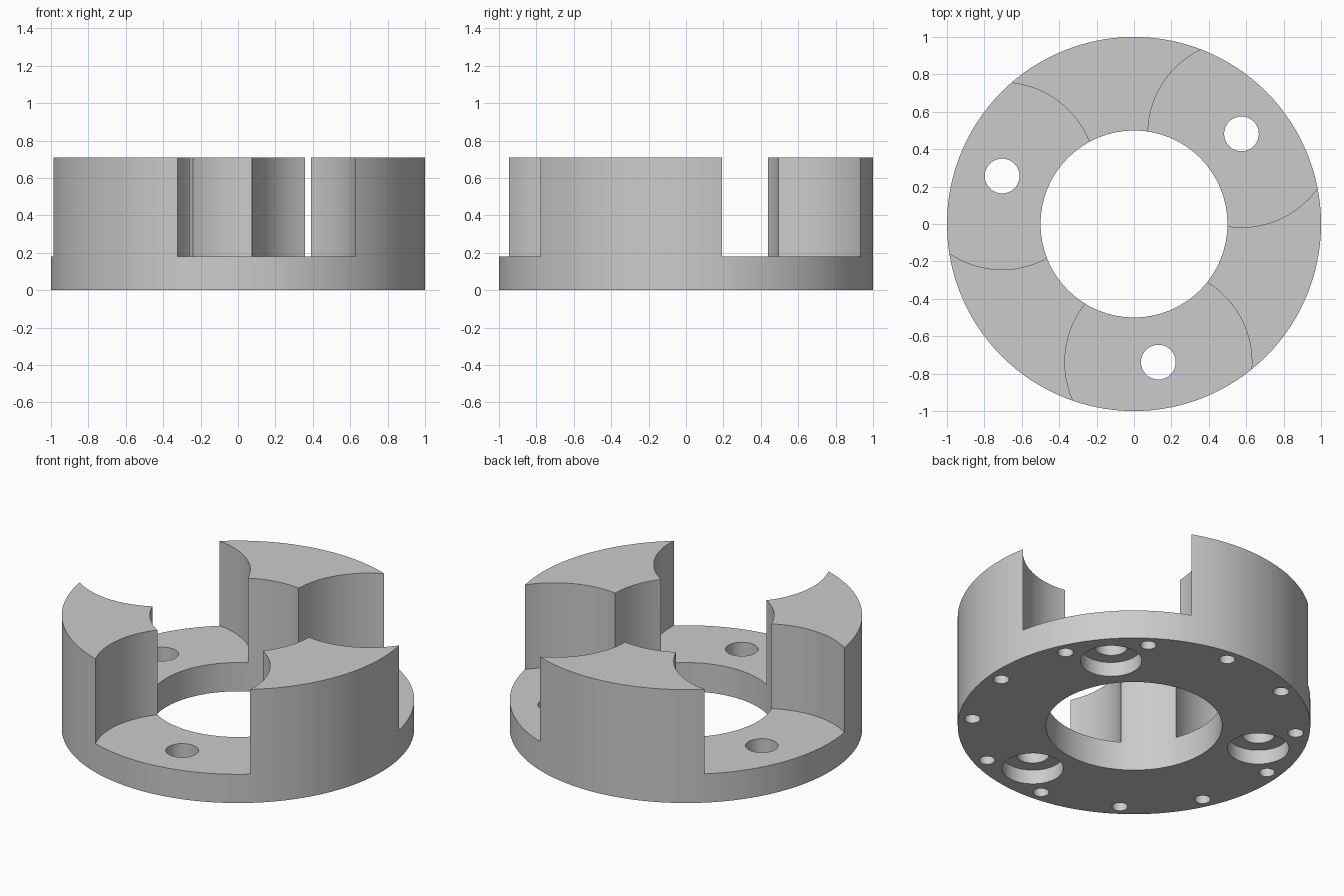
import bpy
import math

cube = bpy.data.objects.get("Cube")
if cube:
    bpy.data.objects.remove(cube, do_unlink=True)

HEIGHT, FLOOR = 0.71, 0.18
BOLT_RADIUS, SCREW_RADIUS = 0.75, 0.92
FIRST_BOLT = 40

steel = bpy.data.materials.new("light grey")
grey = (0.6, 0.6, 0.6, 1)
steel.diffuse_color = grey
steel.use_nodes = True
steel.node_tree.nodes["Principled BSDF"].inputs["Base Color"].default_value = grey


def cylinder(name, radius, bottom, top, centre=(0, 0), sides=64):
    bpy.ops.mesh.primitive_cylinder_add(
        vertices=sides, radius=radius, depth=top - bottom,
        location=(*centre, (bottom + top) / 2))
    obj = bpy.context.object
    obj.name = name
    obj.data.materials.append(steel)
    return obj


def polar(radius, degrees):
    a = math.radians(degrees)
    return radius * math.cos(a), radius * math.sin(a)


def cut(body, cutter):
    mod = body.modifiers.new("cut", 'BOOLEAN')
    mod.operation = 'DIFFERENCE'
    mod.solver = 'EXACT'
    mod.object = cutter
    bpy.context.view_layer.objects.active = body
    bpy.ops.object.modifier_apply(modifier=mod.name)
    bpy.data.objects.remove(cutter, do_unlink=True)


# Ring body with a central bore
body = cylinder("slotted_ring", 1, 0, HEIGHT, sides=128)
cut(body, cylinder("bore", 0.5, -0.2, 1))

# Three round slots, each with a counterbored bolt hole
for i in range(3):
    centre = polar(BOLT_RADIUS, FIRST_BOLT + 120 * i)
    cut(body, cylinder("slot", 0.5, FLOOR, 1, centre, 96))
    cut(body, cylinder("bolt_hole", 0.093, -0.2, 1, centre, 32))
    cut(body, cylinder("counterbore", 0.174, -0.2, 0.09, centre, 48))

# Blind screw holes around the underside
for i in range(12):
    centre = polar(SCREW_RADIUS, FIRST_BOLT + 15 + 30 * i)
    cut(body, cylinder("screw_hole", 0.045, -0.2, 0.12, centre, 24))

# Smooth curved walls, sharp rims
bpy.ops.object.select_all(action='DESELECT')
body.select_set(True)
bpy.context.view_layer.objects.active = body
bpy.ops.object.shade_smooth_by_angle(angle=math.radians(30))
